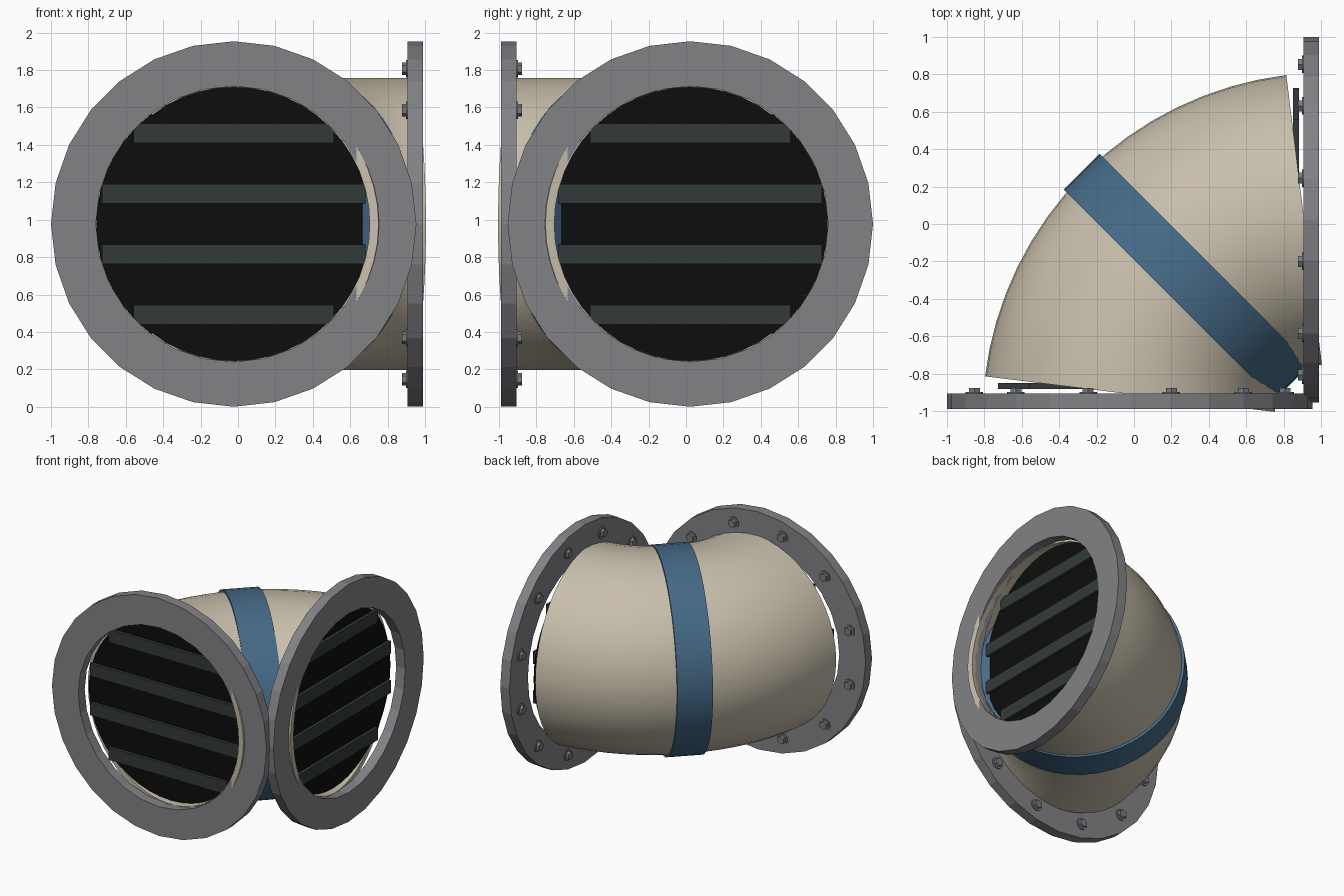
import bpy, bmesh, math
from mathutils import Matrix, Vector

if "Cube" in bpy.data.objects:
    bpy.data.objects.remove(bpy.data.objects["Cube"])

CZ = 0.977                      # height of the duct axis
CX = -0.023                     # sideways centre of the front opening
PIVOT = Vector((1.04, -1.04, CZ))
BEND, TUBE_R, TUBE_IN = 1.07, 0.78, 0.732
# Swaps the front opening onto the right-hand opening
SWAP = Matrix(((0, -1, 0, 0), (-1, 0, 0, 0), (0, 0, 1, 0), (0, 0, 0, 1)))


def material(name, rgb):
    m = bpy.data.materials.new(name)
    m.diffuse_color = (*rgb, 1)
    m.use_nodes = True
    m.node_tree.nodes["Principled BSDF"].inputs["Base Color"].default_value = m.diffuse_color
    return m


BEIGE = material("beige_paint", (0.58, 0.52, 0.41))
BLUE = material("blue_band", (0.06, 0.145, 0.245))
STEEL = material("flange_grey", (0.225, 0.225, 0.24))
BOLT = material("bolt_grey", (0.19, 0.195, 0.21))
SLAT = material("slat_dark_green", (0.032, 0.042, 0.040))
BLACK = material("opening_black", (0.004, 0.004, 0.004))


def finish(name, bm, mat, smooth=None, recalc=True):
    if recalc:
        bmesh.ops.recalc_face_normals(bm, faces=bm.faces)
    me = bpy.data.meshes.new(name)
    bm.to_mesh(me)
    bm.free()
    me.materials.append(mat)
    ob = bpy.data.objects.new(name, me)
    bpy.context.collection.objects.link(ob)
    if smooth:
        bpy.context.view_layer.objects.active = ob
        ob.select_set(True)
        bpy.ops.object.shade_smooth_by_angle(angle=math.radians(smooth))
        ob.select_set(False)
    return ob


def both_ends(name, build, mat):
    """Build a part on the front opening and again on the right opening."""
    for side in ("front", "right"):
        bm = bmesh.new()
        build(bm)
        if side == "right":
            bm.transform(SWAP)
            bmesh.ops.reverse_faces(bm, faces=bm.faces)
        finish(f"{side}_{name}", bm, mat, recalc=(name != "opening"))


def grid_faces(bm, rings, closed):
    n = len(rings)
    for i in range(n if closed else n - 1):
        a, b = rings[i], rings[(i + 1) % n]
        for k in range(len(a)):
            j = (k + 1) % len(a)
            bm.faces.new((a[k], a[j], b[j], b[k]))


# Hollow bent duct, swept around the pivot
bm = bmesh.new()
STEPS, SIDES = 16, 48
lo, hi = math.radians(97), math.radians(173)
shells = []
for r in (TUBE_R, TUBE_IN):
    rings = []
    for i in range(STEPS + 1):
        a = lo + (hi - lo) * i / STEPS
        out = Vector((math.cos(a), math.sin(a), 0))
        rings.append([bm.verts.new(PIVOT + out * (BEND + r * math.cos(t)) + Vector((0, 0, r * math.sin(t))))
                      for t in (2 * math.pi * k / SIDES for k in range(SIDES))])
    shells.append(rings)
grid_faces(bm, shells[0] + shells[1][::-1], closed=True)
finish("elbow_duct", bm, BEIGE, smooth=40)

# Straight band around the middle of the bend
bm = bmesh.new()
mid = PIVOT + Vector((-1, 1, 0)).normalized() * BEND
axis = Vector((1, 1, 0)).to_track_quat('Z', 'Y').to_matrix().to_4x4()
bmesh.ops.create_cone(bm, cap_ends=True, segments=48, radius1=0.796, radius2=0.796,
                      depth=0.27, matrix=Matrix.Translation(mid) @ axis)
finish("middle_band", bm, BLUE, smooth=40)


# Flange rings
def flange(bm):
    n = 28
    prof = [(0.977, -0.99), (0.977, -0.907), (0.737, -0.907), (0.737, -0.99)]
    rings = [[bm.verts.new((CX + r * math.sin(t), y, CZ + r * math.cos(t)))
              for t in (2 * math.pi * k / n for k in range(n))] for r, y in prof]
    grid_faces(bm, rings, closed=True)


# Twelve hex bolts with washers on the rear of each flange
def bolts(bm):
    turn = Matrix.Rotation(math.pi / 2, 4, 'X')
    for k in range(12):
        t = math.radians(15 + 30 * k)
        x, z = CX + 0.86 * math.sin(t), CZ + 0.86 * math.cos(t)
        for seg, r, y0, y1 in ((16, 0.047, -0.912, -0.899), (6, 0.034, -0.9, -0.876)):
            bmesh.ops.create_cone(bm, cap_ends=True, segments=seg, radius1=r, radius2=r, depth=y1 - y0,
                                  matrix=Matrix.Translation((x, (y0 + y1) / 2, z)) @ turn)


# Flat black disc behind the grille
def opening(bm):
    bmesh.ops.create_circle(bm, cap_ends=True, segments=48, radius=0.735,
                            matrix=Matrix.Translation((CX, -0.856, CZ)) @ Matrix.Rotation(math.pi / 2, 4, 'X'))


# Four horizontal grille slats, trimmed to the round opening
def slats(bm):
    for k in range(4):
        dz = (k - 1.5) * 0.323
        half = math.sqrt(0.723 ** 2 - dz ** 2)
        bmesh.ops.create_cube(bm, size=1, matrix=Matrix.Translation((CX, -0.866, CZ + dz))
                              @ Matrix.Diagonal((2 * half, 0.03, 0.104, 1)))


both_ends("flange", flange, STEEL)
both_ends("bolts", bolts, BOLT)
both_ends("opening", opening, BLACK)
both_ends("grille_slats", slats, SLAT)
